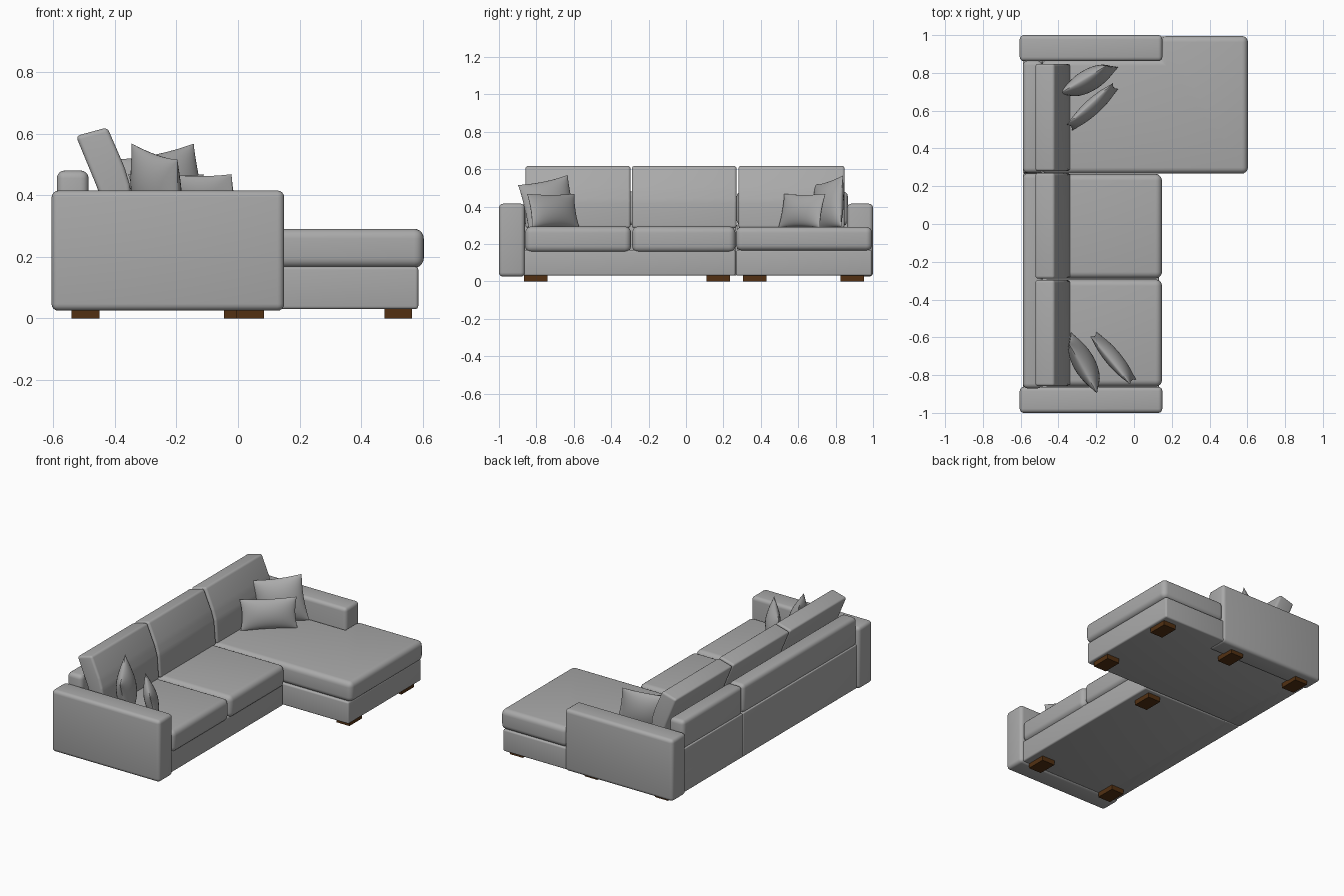
import bpy, bmesh, math
from mathutils import Matrix, Vector

if "Cube" in bpy.data.objects:
    bpy.data.objects.remove(bpy.data.objects["Cube"])


def material(name, col):
    m = bpy.data.materials.new(name)
    m.diffuse_color = (*col, 1)
    m.use_nodes = True
    m.node_tree.nodes["Principled BSDF"].inputs["Base Color"].default_value = m.diffuse_color
    return m


FABRIC = material("grey fabric", (0.40, 0.40, 0.40))
WOOD = material("dark brown wood", (0.085, 0.03, 0.006))


def finish(name, bm, mat):
    bmesh.ops.recalc_face_normals(bm, faces=bm.faces)
    me = bpy.data.meshes.new(name)
    bm.to_mesh(me)
    bm.free()
    me.materials.append(mat)
    ob = bpy.data.objects.new(name, me)
    bpy.context.collection.objects.link(ob)
    bpy.ops.object.select_all(action='DESELECT')
    ob.select_set(True)
    bpy.context.view_layer.objects.active = ob
    bpy.ops.object.shade_smooth_by_angle(angle=math.radians(35))
    return ob


def prism(name, outline, lo, hi, r, axis='z', mat=FABRIC, seg=4):
    """Extrude a 2D outline along z (outline = x,y) or y (outline = x,z), then round its edges."""
    bm = bmesh.new()
    put = (lambda a, b, t: (a, b, t)) if axis == 'z' else (lambda a, b, t: (a, t, b))
    ends = [[bm.verts.new(put(a, b, t)) for a, b in outline] for t in (lo, hi)]
    n = len(outline)
    bm.faces.new(ends[0])
    bm.faces.new(ends[1])
    for i in range(n):
        j = (i + 1) % n
        bm.faces.new((ends[0][i], ends[0][j], ends[1][j], ends[1][i]))
    bmesh.ops.recalc_face_normals(bm, faces=bm.faces)
    if r:
        bmesh.ops.bevel(bm, geom=bm.edges[:], offset=r, segments=seg, profile=0.5,
                        affect='EDGES', clamp_overlap=True)
    return finish(name, bm, mat)


def box(name, x, y, z, r, mat=FABRIC, seg=4):
    pts = [(x[0], y[0]), (x[1], y[0]), (x[1], y[1]), (x[0], y[1])]
    return prism(name, pts, z[0], z[1], r, mat=mat, seg=seg)


def pillow(name, centre, heading, w, h, t, lean, roll):
    """Throw pillow: two bulged grids joined at a pinched seam with pointed corners."""
    n = 20
    bm = bmesh.new()
    for side in (1, -1):
        grid = []
        for i in range(n + 1):
            row = []
            for j in range(n + 1):
                u = -math.cos(math.pi * i / n)
                v = -math.cos(math.pi * j / n)
                bulge = max(0, (1 - u * u) * (1 - v * v)) ** 0.6
                row.append(bm.verts.new((u * w / 2 * (1 - 0.07 * (1 - v * v)),
                                         v * h / 2 * (1 - 0.07 * (1 - u * u)),
                                         side * t / 2 * bulge)))
            grid.append(row)
        for i in range(n):
            for j in range(n):
                bm.faces.new((grid[i][j], grid[i + 1][j], grid[i + 1][j + 1], grid[i][j + 1]))
    bmesh.ops.remove_doubles(bm, verts=bm.verts, dist=0.0005)
    m = (Matrix.Translation(Vector(centre))
         @ Matrix.Rotation(math.atan2(heading[1], heading[0]), 4, 'Z')
         @ Matrix.Rotation(math.radians(90 - lean), 4, 'X')
         @ Matrix.Rotation(math.radians(roll), 4, 'Z'))
    bm.transform(m)
    return finish(name, bm, FABRIC)


# Arms
for side, y in (("left", (-1.0, -0.862)), ("right", (0.862, 1.0))):
    box(side + "_arm", (-0.605, 0.15), y, (0.025, 0.415), 0.022)

# Bases: main section and long chaise section
box("main_base", (-0.588, 0.132), (-0.87, 0.264), (0.03, 0.168), 0.010)
prism("chaise_base", [(-0.588, 0.267), (0.585, 0.267), (0.585, 0.993), (0.13, 0.993),
                      (0.13, 0.87), (-0.588, 0.87)], 0.03, 0.168, 0.010)

# Backrest: lower panel and rounded upper roll, split where the sections meet
for part, y in (("main", (-0.87, 0.268)), ("chaise", (0.271, 0.865))):
    box(part + "_back_panel", (-0.588, -0.485), y, (0.03, 0.305), 0.006)
    box(part + "_back_roll", (-0.588, -0.485), y, (0.30, 0.48), 0.025)

# Seat cushions
for i, y in enumerate(((-0.86, -0.294), (-0.288, 0.264))):
    box("seat_cushion_%d" % (i + 1), (-0.49, 0.148), y, (0.155, 0.293), 0.034, seg=5)
prism("chaise_cushion", [(-0.49, 0.267), (0.603, 0.267), (0.603, 0.995), (0.14, 0.995),
                         (0.14, 0.868), (-0.49, 0.868)], 0.164, 0.291, 0.032, seg=5)

# Leaning back cushions, from a side profile
profile = [(-0.415, 0.285), (-0.338, 0.285), (-0.350, 0.43), (-0.368, 0.49),
           (-0.424, 0.620), (-0.526, 0.592), (-0.455, 0.42)]
for i, y in enumerate(((-0.858, -0.297), (-0.289, 0.270), (0.280, 0.848))):
    prism("back_cushion_%d" % (i + 1), profile, y[0], y[1], 0.014, axis='y')

# Throw pillows: a square and a small oblong one at each end
pillow("right_square_pillow", (-0.24, 0.76, 0.405), (0.87, 0.49), 0.30, 0.28, 0.115, 8, 10)
pillow("right_oblong_pillow", (-0.22, 0.62, 0.378), (0.74, 0.67), 0.33, 0.185, 0.08, 13, 0)
pillow("left_square_pillow", (-0.265, -0.735, 0.405), (-0.47, 0.88), 0.31, 0.28, 0.115, 8, 10)
pillow("left_oblong_pillow", (-0.11, -0.71, 0.378), (-0.64, 0.77), 0.33, 0.185, 0.08, 13, 0)

# Wooden feet
feet = [(-0.495, -0.803), (0.04, -0.803), (0.04, 0.173), (0.52, 0.367),
        (0.52, 0.888), (0.0, 0.888), (-0.495, 0.888)]
for i, (x, y) in enumerate(feet):
    box("foot_%d" % (i + 1), (x - 0.045, x + 0.045), (y - 0.0625, y + 0.0625),
        (0.0, 0.035), 0, mat=WOOD)
